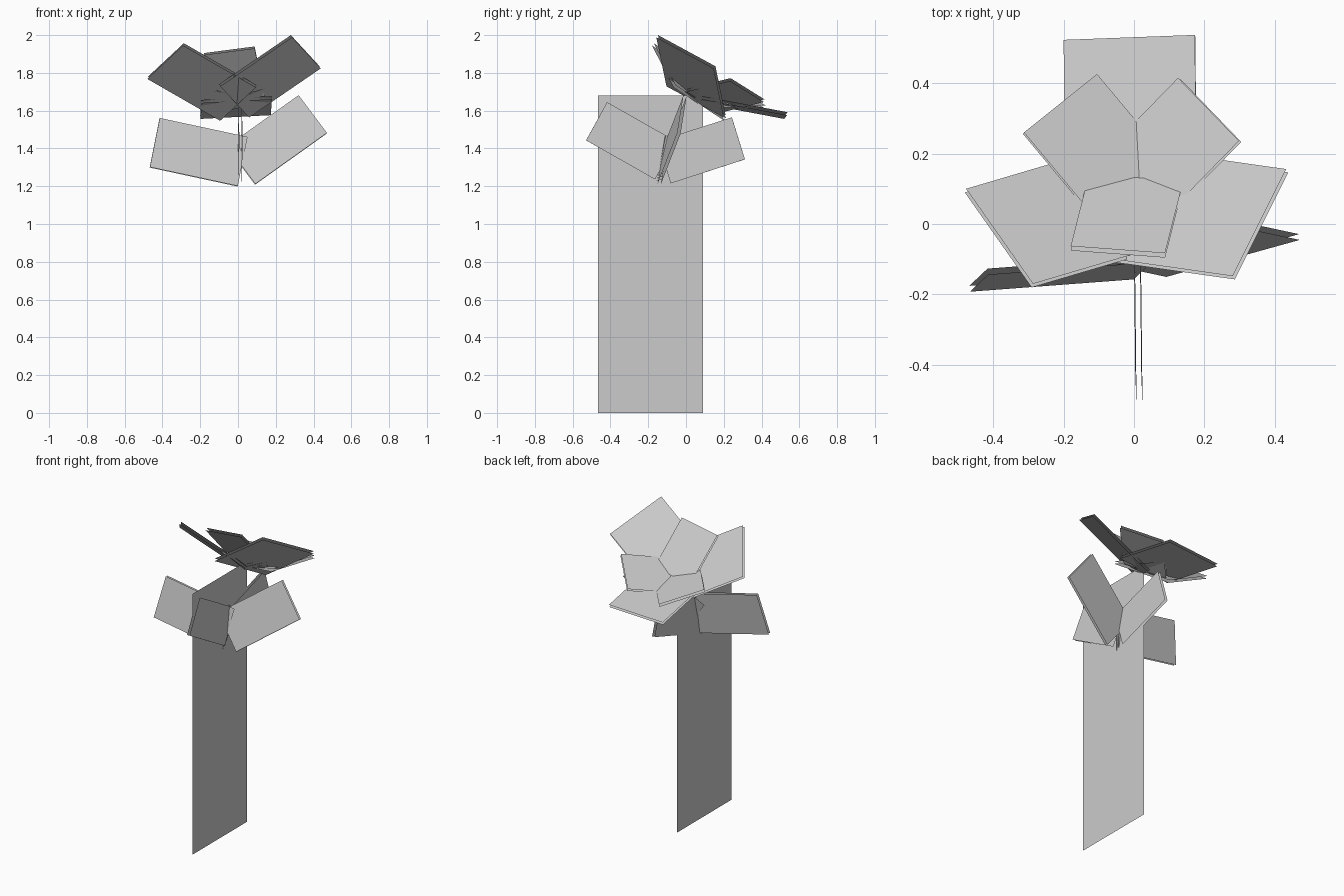
import bpy
from mathutils import Vector

cube = bpy.data.objects.get("Cube")
if cube:
    bpy.data.objects.remove(cube, do_unlink=True)

# One flat grey for the whole flower
grey = bpy.data.materials.new("pale grey")
grey.use_nodes = True
colour = (0.6, 0.6, 0.6, 1)
grey.diffuse_color = colour
grey.node_tree.nodes["Principled BSDF"].inputs["Base Color"].default_value = colour


def card(name, a, b, run, gap=0.0, offset=0):
    """Flat card: outer edge a-b swept along run; gap gives a second open sheet."""
    a, b, run = Vector(a), Vector(b), Vector(run)
    corners = [a, b, b + run, a + run]
    if (b - a).cross(run).z < 0:
        corners.reverse()
    mesh = bpy.data.meshes.new(name)
    mesh.from_pydata(corners, [], [range(4)])
    mesh.materials.append(grey)
    obj = bpy.data.objects.new(name, mesh)
    bpy.context.collection.objects.link(obj)
    if gap:
        mod = obj.modifiers.new("sheets", 'SOLIDIFY')
        mod.thickness = gap
        mod.offset = offset
        mod.use_rim = False


# Stem: a single upright sheet
card("stem", (0, -0.465, 0), (0, 0.09, 0), (0, 0, 1.68))

# Leaves: four narrow cards around the top of the stem
leaves = {
    "leaf_left": ((0.32, -0.005, 1.68), (0.47, -0.037, 1.48), (-0.379, -0.105, -0.27)),
    "leaf_right": ((-0.415, -0.135, 1.56), (-0.467, -0.184, 1.30), (0.465, 0.035, -0.10)),
    "leaf_front": ((0.012, -0.418, 1.645), (0.016, -0.529, 1.443), (-0.004, 0.365, -0.207)),
    "leaf_back": ((0.012, 0.243, 1.565), (0.015, 0.312, 1.342), (-0.004, -0.393, -0.127)),
}
for name, shape in leaves.items():
    card(name, *shape, gap=0.017)

# Petals: three broad outer cards, three smaller inner cards
petals = {
    "outer_petal_left": ((0.28, -0.148, 2.0), (0.432, 0.156, 1.835), (-0.38, 0.054, -0.26)),
    "outer_petal_right": ((-0.287, -0.17, 1.957), (-0.477, 0.10, 1.78), (0.386, 0.114, -0.222)),
    "outer_petal_back": ((-0.20, 0.523, 1.572), (0.173, 0.537, 1.592), (0.005, -0.45, 0.085)),
    "inner_petal_left": ((0.125, 0.415, 1.66), (0.298, 0.236, 1.772), (-0.227, -0.233, -0.057)),
    "inner_petal_right": ((-0.105, 0.426, 1.626), (-0.3125, 0.26, 1.713), (0.212, -0.254, 0.008)),
    "inner_petal_front": ((-0.18, -0.063, 1.905), (0.088, -0.083, 1.94), (0.052, 0.205, -0.254)),
}
for name, shape in petals.items():
    card(name, *shape, gap=0.016, offset=-1)
